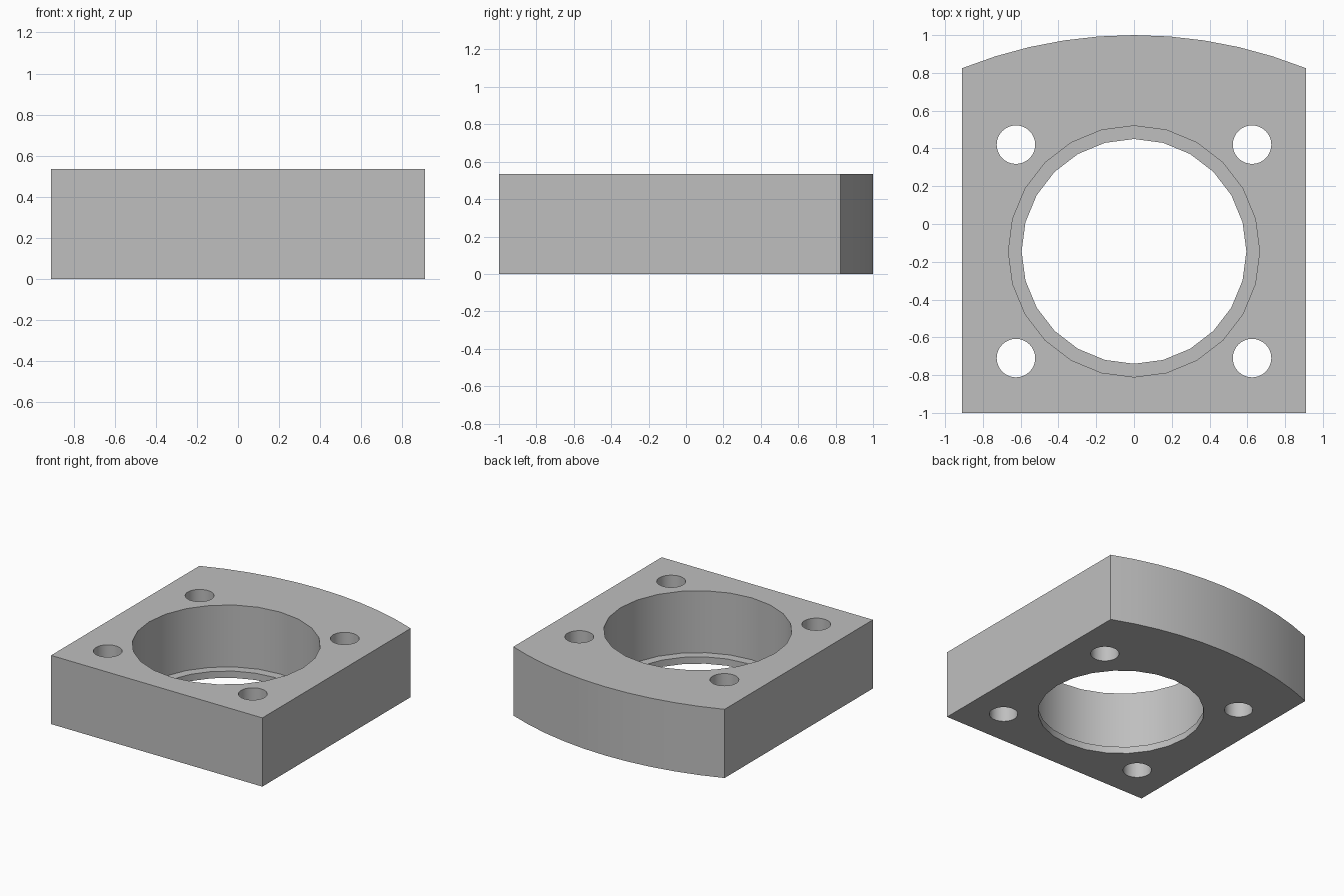
import bpy
import bmesh
from math import sin, cos, asin, pi, radians

cube = bpy.data.objects.get("Cube")
if cube:
    bpy.data.objects.remove(cube, do_unlink=True)

HALF_W, HEIGHT, SHOULDER_Y = 0.91, 0.535, 0.825
BORE_Y, LIP_HEIGHT = -0.145, 0.053


def prism(name, outline, z0, z1):
    """Extrude a flat outline between two heights."""
    bm = bmesh.new()
    base = bm.faces.new([bm.verts.new((x, y, z0)) for x, y in outline])
    top = bmesh.ops.extrude_face_region(bm, geom=[base])["geom"]
    verts = [v for v in top if isinstance(v, bmesh.types.BMVert)]
    bmesh.ops.translate(bm, verts=verts, vec=(0, 0, z1 - z0))
    bmesh.ops.recalc_face_normals(bm, faces=bm.faces)
    mesh = bpy.data.meshes.new(name)
    bm.to_mesh(mesh)
    bm.free()
    obj = bpy.data.objects.new(name, mesh)
    bpy.context.collection.objects.link(obj)
    return obj


def circle(cx, cy, r, sides):
    return [(cx + r * sin(2 * pi * i / sides), cy + r * cos(2 * pi * i / sides))
            for i in range(sides)]


# Block with a straight front and a bowed back
sag = 1 - SHOULDER_Y
radius = (HALF_W ** 2 + sag ** 2) / (2 * sag)
half_angle = asin(HALF_W / radius)
steps = 10
angles = [half_angle * (1 - 2 * i / steps) for i in range(steps + 1)]
arc = [(radius * sin(a), 1 - radius + radius * cos(a)) for a in angles]
block = prism("bored_block", [(-HALF_W, -1), (HALF_W, -1)] + arc, 0, HEIGHT)

# Stepped bore: wide seat above a narrow lip, then four bolt holes
cutters = [
    prism("seat_cutter", circle(0, BORE_Y, 0.665, 24), LIP_HEIGHT, HEIGHT + 0.1),
    prism("lip_cutter", circle(0, BORE_Y, 0.595, 24), -0.1, HEIGHT + 0.05),
]
for sx in (-1, 1):
    for sy in (-1, 1):
        hole = circle(sx * 0.625, BORE_Y + sy * 0.565, 0.102, 32)
        cutters.append(prism("bolt_cutter", hole, -0.1, HEIGHT + 0.1))

bpy.ops.object.select_all(action="DESELECT")
bpy.context.view_layer.objects.active = block
block.select_set(True)
for cutter in cutters:
    cutter.hide_render = True
    cut = block.modifiers.new("cut", "BOOLEAN")
    cut.operation = "DIFFERENCE"
    cut.solver = "EXACT"
    cut.object = cutter
    bpy.ops.object.modifier_apply(modifier=cut.name)
    bpy.data.objects.remove(cutter, do_unlink=True)

# Plain grey metal, smooth curved walls with sharp rims
grey = bpy.data.materials.new("grey_metal")
grey.use_nodes = True
colour = (0.52, 0.52, 0.52, 1)
grey.diffuse_color = colour
grey.node_tree.nodes["Principled BSDF"].inputs["Base Color"].default_value = colour
block.data.materials.clear()
block.data.materials.append(grey)
bpy.ops.object.shade_smooth_by_angle(angle=radians(30))
